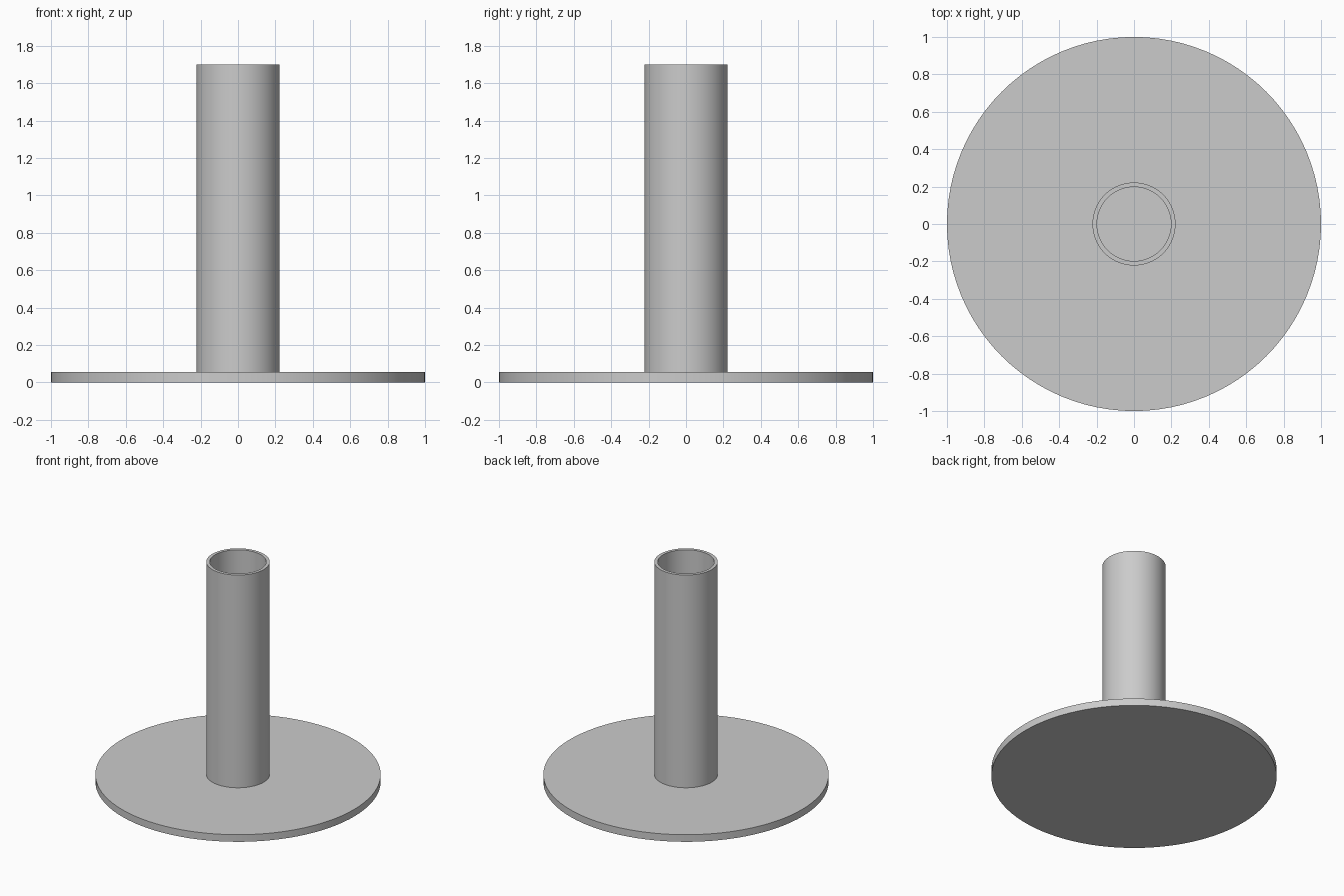
import bpy
import bmesh
from math import cos, sin, tau, radians

SIDES = 96
BASE_RADIUS, BASE_TOP = 1.0, 0.055
TUBE_RADIUS, BORE_RADIUS, TUBE_TOP = 0.222, 0.198, 1.7

cube = bpy.data.objects.get("Cube")
if cube:
    bpy.data.objects.remove(cube, do_unlink=True)

grey = bpy.data.materials.new("plain grey")
grey.use_nodes = True
grey.diffuse_color = (0.6, 0.6, 0.6, 1)
grey.node_tree.nodes["Principled BSDF"].inputs["Base Color"].default_value = (0.6, 0.6, 0.6, 1)


def turned(name, profile, capped):
    """Revolve a (radius, height) profile; cap both ends or join them in a ring."""
    bm = bmesh.new()
    rings = [[bm.verts.new((r * cos(tau * i / SIDES), r * sin(tau * i / SIDES), z))
              for i in range(SIDES)] for r, z in profile]
    pairs = list(zip(rings, rings[1:]))
    if capped:
        bm.faces.new(rings[0])
        bm.faces.new(rings[-1])
    else:
        pairs.append((rings[-1], rings[0]))
    for a, b in pairs:
        for i in range(SIDES):
            j = (i + 1) % SIDES
            bm.faces.new((a[i], a[j], b[j], b[i]))
    bmesh.ops.recalc_face_normals(bm, faces=bm.faces)
    mesh = bpy.data.meshes.new(name)
    bm.to_mesh(mesh)
    bm.free()
    mesh.materials.append(grey)
    obj = bpy.data.objects.new(name, mesh)
    bpy.context.collection.objects.link(obj)
    bpy.ops.object.select_all(action='DESELECT')
    obj.select_set(True)
    bpy.context.view_layer.objects.active = obj
    bpy.ops.object.shade_smooth_by_angle(angle=radians(30))
    return obj


# Flat round base plate
turned("base_plate", [(BASE_RADIUS, 0), (BASE_RADIUS, BASE_TOP)], True)

# Hollow upright tube, open at the top and closed below by the plate
turned("upright_tube", [(TUBE_RADIUS, BASE_TOP), (TUBE_RADIUS, TUBE_TOP),
                        (BORE_RADIUS, TUBE_TOP), (BORE_RADIUS, BASE_TOP)], False)
